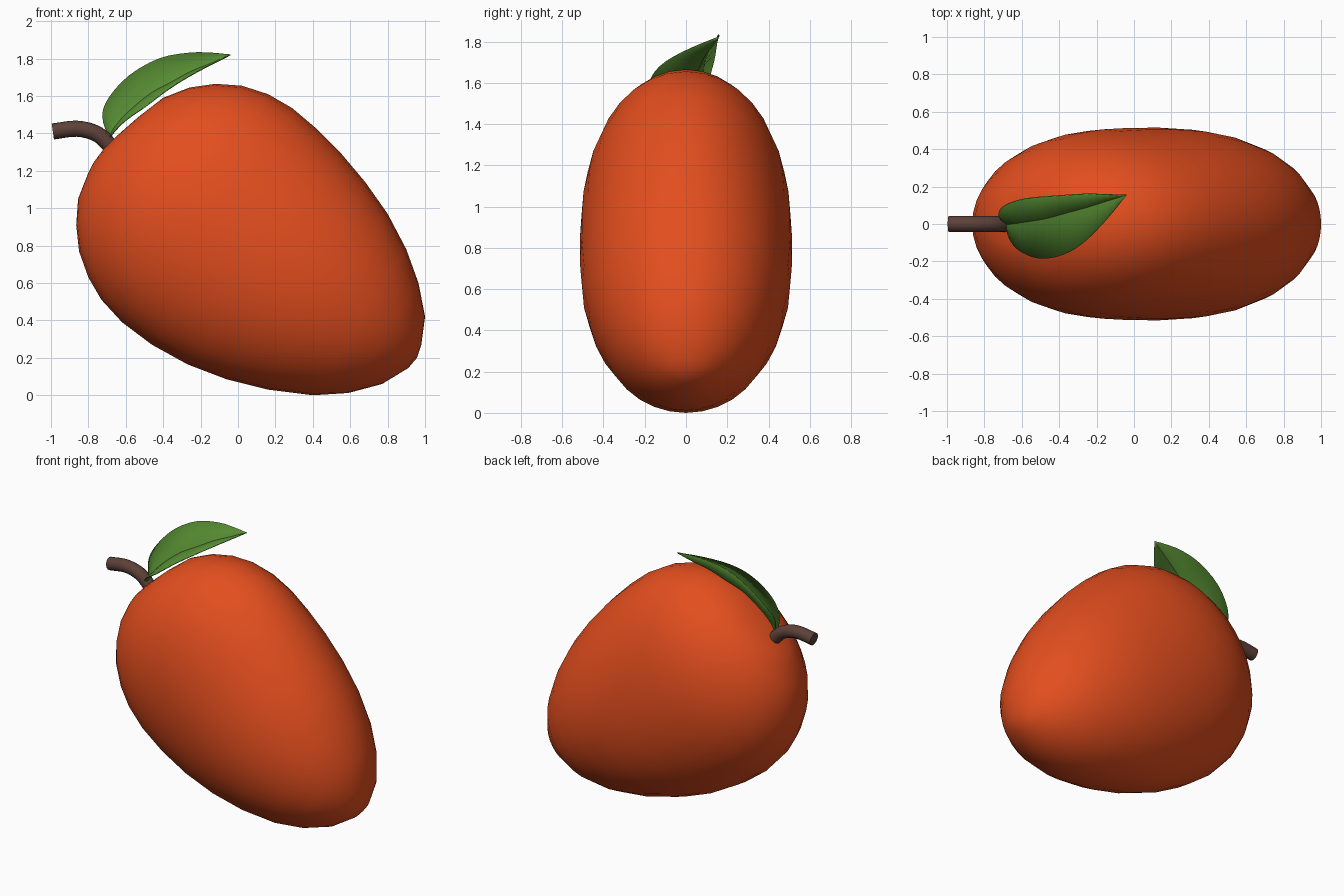
import bpy, bmesh, math
from mathutils import Vector

cube = bpy.data.objects.get("Cube")
if cube:
    bpy.data.objects.remove(cube, do_unlink=True)


def make_material(name, rgb):
    mat = bpy.data.materials.new(name)
    mat.use_nodes = True
    colour = (*rgb, 1.0)
    mat.diffuse_color = colour
    shader = mat.node_tree.nodes["Principled BSDF"]
    shader.inputs["Base Color"].default_value = colour
    shader.inputs["Roughness"].default_value = 0.6
    return mat


def finish(bm, name, mat, sharp_angle=None):
    """Turn a bmesh into a smooth-shaded object."""
    bmesh.ops.recalc_face_normals(bm, faces=bm.faces[:])
    mesh = bpy.data.meshes.new(name)
    bm.to_mesh(mesh)
    bm.free()
    mesh.materials.append(mat)
    for poly in mesh.polygons:
        poly.use_smooth = True
    obj = bpy.data.objects.new(name, mesh)
    bpy.context.collection.objects.link(obj)
    if sharp_angle:
        bpy.ops.object.select_all(action='DESELECT')
        obj.select_set(True)
        bpy.context.view_layer.objects.active = obj
        bpy.ops.object.shade_smooth_by_angle(angle=math.radians(sharp_angle))
    return obj


def ellipse(center, axis_a, axis_b, sides):
    turns = [2 * math.pi * i / sides for i in range(sides)]
    return [center + axis_a * math.cos(t) + axis_b * math.sin(t) for t in turns]


def loft(bm, rows, closed):
    """Skin neighbouring rows of points with quads; return the vertex rows."""
    rows = [[bm.verts.new(p) for p in row] for row in rows]
    for r, s in zip(rows, rows[1:]):
        count = len(r)
        for i in range(count if closed else count - 1):
            j = (i + 1) % count
            bm.faces.new((r[i], r[j], s[j], s[i]))
    return rows


def close_to_point(bm, row, point):
    pole = bm.verts.new(point)
    for i, v in enumerate(row):
        bm.faces.new((v, row[(i + 1) % len(row)], pole))


def spline(points, steps):
    """Smooth curve through the given points."""
    pts = [Vector(p) for p in points]
    pts = [2 * pts[0] - pts[1]] + pts + [2 * pts[-1] - pts[-2]]
    out = []
    for a, b, c, d in zip(pts, pts[1:], pts[2:], pts[3:]):
        for k in range(steps):
            t = k / steps
            out.append(0.5 * (2 * b + (c - a) * t
                              + (2 * a - 5 * b + 4 * c - d) * t ** 2
                              + (3 * b - a - 3 * c + d) * t ** 3))
    return out + [pts[-2]]


orange_red = make_material("orange red skin", (0.77, 0.076, 0.013))
leaf_green = make_material("leaf green", (0.092, 0.258, 0.032))
bark_brown = make_material("bark brown", (0.109, 0.052, 0.04))

# Fruit: elliptical sections between an upper and a lower outline
upper = [(-.61, 1.42), (-.53, 1.49), (-.40, 1.59), (-.26, 1.645), (-.12, 1.665),
         (.02, 1.655), (.16, 1.61), (.29, 1.535), (.42, 1.425), (.545, 1.30),
         (.68, 1.14), (.80, .97), (.90, .78), (.965, .60), (1.0, .42), (.98, .27)]
lower = [(-.775, 1.24), (-.80, 1.19), (-.855, 1.05), (-.865, .91), (-.85, .77),
         (-.80, .63), (-.73, .51), (-.62, .39), (-.46, .27), (-.27, .165),
         (-.06, .085), (.16, .03), (.40, 0), (.59, .012), (.77, .06), (.91, .145)]
stem_pole, tip_pole = Vector((-.705, 0, 1.335)), Vector((.957, 0, .2))
axis = tip_pole - stem_pole
half_depth = 0.515

sections = []
for (ux, uz), (lx, lz) in zip(upper, lower):
    top, bottom = Vector((ux, 0, uz)), Vector((lx, 0, lz))
    center = (top + bottom) / 2
    along = 2 * (center - stem_pole).dot(axis) / axis.length_squared - 1
    power = 3.2 if along < 0 else 2.2
    depth = half_depth * math.sqrt(max(0.02, 1 - abs(along) ** power))
    sections.append(ellipse(center, top - center, Vector((0, depth, 0)), 32))

bm = bmesh.new()
rows = loft(bm, sections, closed=True)
close_to_point(bm, rows[0], stem_pole)
close_to_point(bm, rows[-1], tip_pole)
finish(bm, "fruit", orange_red)

# Stem: bent round tube with flat ends
path = spline([(-.99, 0, 1.41), (-.86, 0, 1.425), (-.75, 0, 1.395), (-.67, 0, 1.32)], 4)
side = Vector((0, 1, 0))
rings = []
for i, p in enumerate(path):
    direction = (path[min(i + 1, len(path) - 1)] - path[max(i - 1, 0)]).normalized()
    rings.append(ellipse(p, side * 0.043, direction.cross(side) * 0.043, 16))
bm = bmesh.new()
rows = loft(bm, rings, closed=True)
bm.faces.new(rows[0])
bm.faces.new(rows[-1])
finish(bm, "stem", bark_brown, 40)

# Leaf: two blades folded along the midrib
base, tip = (-.69, 0, 1.37), (-.04, .155, 1.82)
midrib = [base, (-.66, 0, 1.43), (-.59, .01, 1.51), (-.47, .03, 1.61),
          (-.36, .06, 1.67), (-.25, .09, 1.73), (-.14, .125, 1.775), tip]
back_edge = [base, (-.725, .05, 1.49), (-.69, .10, 1.59), (-.58, .135, 1.71),
             (-.42, .15, 1.80), (-.26, .16, 1.83), (-.14, .157, 1.83), tip]
front_edge = [base, (-.66, -.09, 1.41), (-.60, -.15, 1.47), (-.50, -.185, 1.54),
              (-.38, -.165, 1.63), (-.27, -.10, 1.70), (-.15, .02, 1.765), tip]
bm = bmesh.new()
loft(bm, [spline(line, 3) for line in (back_edge, midrib, front_edge)], closed=False)
bmesh.ops.remove_doubles(bm, verts=bm.verts[:], dist=0.0005)
leaf = finish(bm, "leaf", leaf_green, 30)
thickness = leaf.modifiers.new("thickness", 'SOLIDIFY')
thickness.thickness = 0.006
thickness.offset = 0
